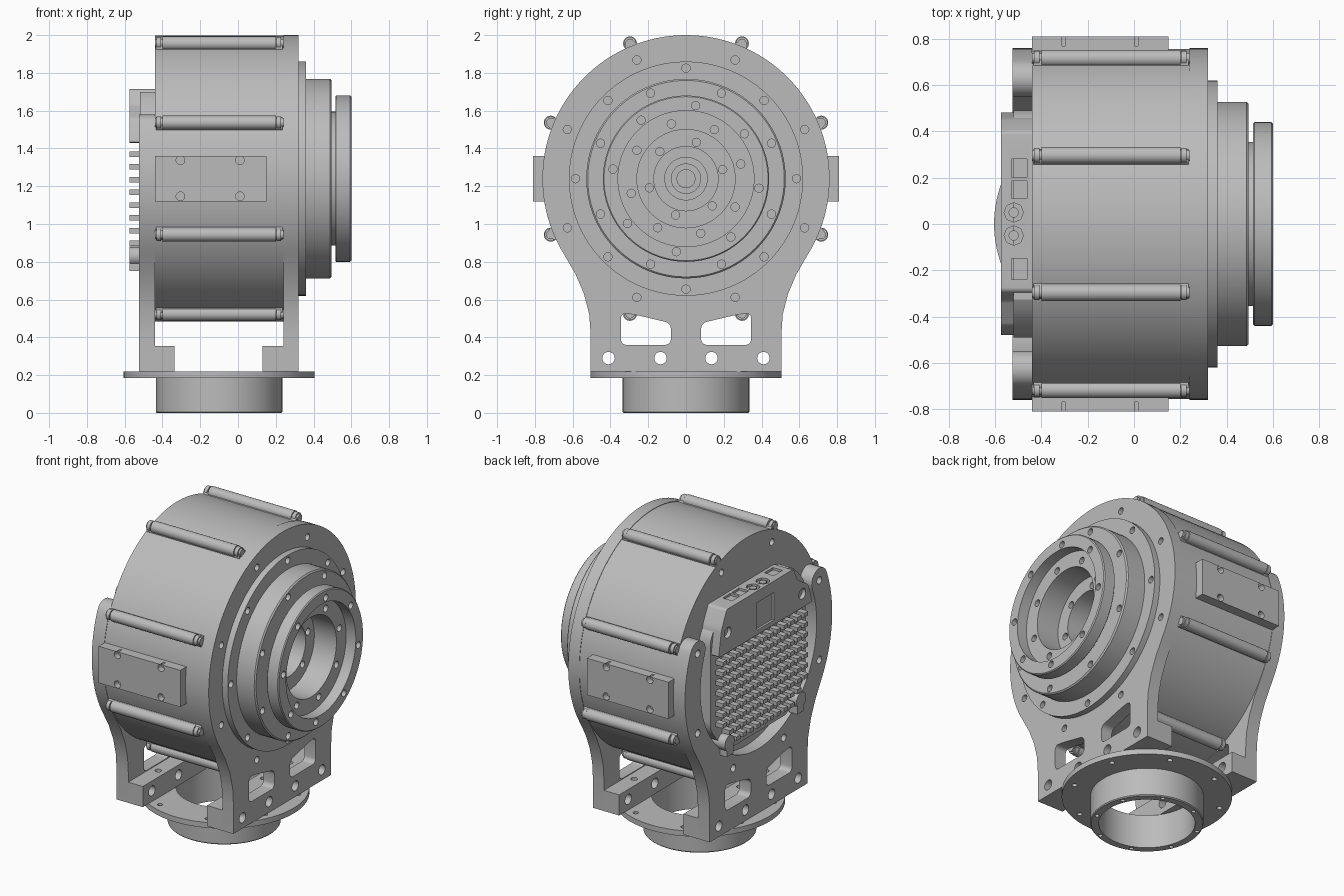
import bpy, bmesh
from math import sin, cos, pi, radians
from mathutils import Vector, Matrix

cube = bpy.data.objects.get("Cube")
if cube:
    bpy.data.objects.remove(cube)

grey = bpy.data.materials.new("machined grey")
grey.use_nodes = True
grey.diffuse_color = (0.5, 0.5, 0.5, 1)
grey.node_tree.nodes["Principled BSDF"].inputs["Base Color"].default_value = (0.5, 0.5, 0.5, 1)

AXIS_Z = 1.24   # height of the motor axis
BASE_X = -0.1   # centre of the base


def finish(bm, name):
    bmesh.ops.recalc_face_normals(bm, faces=bm.faces[:])
    mesh = bpy.data.meshes.new(name)
    bm.to_mesh(mesh)
    bm.free()
    mesh.materials.append(grey)
    ob = bpy.data.objects.new(name, mesh)
    bpy.context.collection.objects.link(ob)
    return ob


def add_box(bm, x, y, z):
    mat = Matrix.LocRotScale(Vector((sum(x) / 2, sum(y) / 2, sum(z) / 2)), None,
                             Vector((x[1] - x[0], y[1] - y[0], z[1] - z[0])))
    bmesh.ops.create_cube(bm, size=1, matrix=mat)


def add_cyl(bm, start, end, radius, sides=20):
    a, b = Vector(start), Vector(end)
    rot = (b - a).to_track_quat('Z', 'Y').to_matrix().to_4x4()
    bmesh.ops.create_cone(bm, cap_ends=True, segments=sides, radius1=radius, radius2=radius,
                          depth=(b - a).length, matrix=Matrix.Translation((a + b) / 2) @ rot)


def add_prism(bm, points, x0, x1, rounding=0):
    """Extrude a (y, z) outline along x."""
    part = bmesh.new()
    face = part.faces.new([part.verts.new((x0, y, z)) for y, z in points])
    if rounding:
        bmesh.ops.bevel(part, geom=part.verts[:], offset=rounding, segments=5,
                        profile=0.5, affect='VERTICES')
    ext = bmesh.ops.extrude_face_region(part, geom=part.faces[:])
    verts = [v for v in ext["geom"] if isinstance(v, bmesh.types.BMVert)]
    bmesh.ops.translate(part, verts=verts, vec=(x1 - x0, 0, 0))
    bmesh.ops.recalc_face_normals(part, faces=part.faces[:])
    tmp = bpy.data.meshes.new("tmp")
    part.to_mesh(tmp)
    part.free()
    bm.from_mesh(tmp)
    bpy.data.meshes.remove(tmp)


def revolve(name, points, centre, axis, closed=False):
    bm = bmesh.new()
    vs = [bm.verts.new(p) for p in points]
    for a, b in zip(vs, vs[1:] + vs[:1] if closed else vs[1:]):
        bm.edges.new((a, b))
    bmesh.ops.spin(bm, geom=bm.verts[:] + bm.edges[:], cent=centre, axis=axis,
                   angle=2 * pi, steps=96, use_merge=True)
    bmesh.ops.remove_doubles(bm, verts=bm.verts[:], dist=0.0001)
    return finish(bm, name)


def polar(r, deg):
    return r * cos(radians(deg)), AXIS_Z + r * sin(radians(deg))


def arc(r, a, b, n):
    return [polar(r, a + (b - a) * i / n) for i in range(n + 1)]


def hole_ring(bm, x0, x1, r, count, first, radius=0.022):
    for i in range(count):
        y, z = polar(r, first + 360 * i / count)
        add_cyl(bm, (x0, y, z), (x1, y, z), radius, 16)


def cut(ob, bm):
    """Subtract the shapes in bm from ob."""
    tool = finish(bm, "cutter")
    tool.hide_render = True
    mod = ob.modifiers.new("cut", 'BOOLEAN')
    mod.operation, mod.solver, mod.object = 'DIFFERENCE', 'EXACT', tool
    bpy.context.view_layer.objects.active = ob
    bpy.ops.object.modifier_apply(modifier=mod.name)
    bpy.data.objects.remove(tool)


def smooth(ob):
    bpy.ops.object.select_all(action='DESELECT')
    ob.select_set(True)
    bpy.context.view_layer.objects.active = ob
    bpy.ops.object.shade_smooth_by_angle(angle=radians(30))


# Motor housing with stepped output flange, bore and shaft
profile = [(-.44, 0), (-.44, .757), (.28, .757), (.28, .62), (.36, .62), (.36, .528),
           (.487, .528), (.495, .52), (.495, .355), (.515, .355), (.515, .435), (.52, .44),
           (.594, .44), (.6, .434), (.6, .36), (.53, .36), (.53, .26), (.37, .26), (.37, .17),
           (.05, .17), (.05, .115), (.2, .115), (.2, .08), (.24, .08), (.24, .05), (.26, .05), (.26, 0)]
housing = revolve("motor_housing", [(x, 0, AXIS_Z + r) for x, r in profile], (0, 0, AXIS_Z), (1, 0, 0))
bm = bmesh.new()
for face_x, r, count, first in [(.36, .585, 8, 0), (.495, .49, 8, 22.5), (.6, .39, 8, 37.5),
                                (.53, .3, 8, 15), (.37, .2, 6, 14)]:
    hole_ring(bm, face_x - .03, face_x + .008, r, count, first)
hole_ring(bm, -.46, -.41, .68, 8, 22.5)
cut(housing, bm)

# Tie rods around the housing
bm = bmesh.new()
for i in range(8):
    y, z = polar(.775, 22.5 + 45 * i)
    add_cyl(bm, (-.4, y, z), (.2, y, z), .037)
    add_cyl(bm, (-.44, y, z), (.24, y, z), .024)
    for x in (-.42, .215):
        add_cyl(bm, (x - .012, y, z), (x + .012, y, z), .033)
    yi, zi = polar(.75, 22.5 + 45 * i)
    add_cyl(bm, (-.435, yi, zi), (.235, yi, zi), .036)
finish(bm, "tie_rods")

# Side mounting pads
for side, label in ((1, "back"), (-1, "front")):
    bm = bmesh.new()
    add_box(bm, (-.44, .15), sorted((side * .7, side * .81)), (1.12, 1.36))
    pad = finish(bm, label + "_side_pad")
    bm = bmesh.new()
    for x in (-.305, .01):
        for z in (1.147, 1.338):
            add_cyl(bm, (x, side * .77, z), (x, side * .83, z), .023)
    cut(pad, bm)

# Bracket outlines: shared flared leg, full disc for one, open arms for the other
leg = [(.505, .22), (.505, .42), (.512, .52), (.54, .63), (.585, .735)]


def mirrored(half):
    return half + [(-y, z) for y, z in reversed(half)]


disc = arc(.76, -32, 90, 40)
full = leg + disc + [(-y, z) for y, z in reversed(leg + disc[:-1])]
cy, cz = polar(.68, 22.5)
tip = [(cy + .08 * cos(radians(a)), cz + .08 * sin(radians(a))) for a in range(40, 200, 18)]
inner = arc(.6, 22.5, -90, 36)
half = leg + arc(.76, -32, 22.5, 20) + tip + inner[:-1]
open_arms = half + [inner[-1]] + [(-y, z) for y, z in reversed(half)]


def bracket_cutters(x0, x1):
    bm = bmesh.new()
    for s in (-1, 1):
        add_prism(bm, [(s * .08, .36), (s * .345, .36), (s * .345, .53), (s * .27, .52), (s * .08, .475)],
                  x0, x1, .03)
        for y in (.135, .41):
            add_cyl(bm, (x0, s * y, .29), (x1, s * y, .29), .033)
    return bm


for name, outline, x0, x1, fx0, fx1 in [("output_bracket", full, .24, .32, .13, .241),
                                        ("rear_bracket", open_arms, -.525, -.44, -.441, -.335)]:
    bm = bmesh.new()
    add_prism(bm, outline, x0, x1)
    plate = finish(bm, name)
    bm = bracket_cutters(x0 - .05, x1 + .05)
    if name == "output_bracket":
        add_cyl(bm, (.2, 0, AXIS_Z), (.4, 0, AXIS_Z), .6, 96)
        hole_ring(bm, .29, .33, .68, 8, 22.5)
    else:
        for a in (22.5, -22.5, -67.5, -112.5, -157.5, 157.5):
            y, z = polar(.68, a)
            add_cyl(bm, (-.55, y, z), (-.49, y, z), .024)
    cut(plate, bm)
    # Foot bar
    bm = bmesh.new()
    add_box(bm, (fx0, fx1), (-.505, .505), (.22, .355))
    foot = finish(bm, name + "_foot")
    bm = bmesh.new()
    for y in (-.41, -.135, .135, .41):
        add_cyl(bm, (fx0 - .05, y, .29), (fx1 + .05, y, .29), .033)
    cut(foot, bm)
    bm = bmesh.new()
    for y in (-.27, 0, .27):
        add_cyl(bm, ((fx0 + fx1) / 2, y, .2), ((fx0 + fx1) / 2, y, .4), .02)
    cut(foot, bm)

# Base flange with hollow spigot
base = revolve("base_flange", [(BASE_X + r, 0, z) for r, z in
               [(.285, 0), (.33, 0), (.335, .006), (.335, .185), (.505, .185), (.505, .22), (.285, .22)]],
               (BASE_X, 0, 0), (0, 0, 1), True)
bm = bmesh.new()
for i in range(8):
    c, s = cos(pi * (i + .5) / 4), sin(pi * (i + .5) / 4)
    add_cyl(bm, (BASE_X + .45 * c, .45 * s, .15), (BASE_X + .45 * c, .45 * s, .25), .016)
    add_cyl(bm, (BASE_X + .31 * c, .31 * s, -.02), (BASE_X + .31 * c, .31 * s, .04), .013)
cut(base, bm)

# Rear heat sink: clipped disc, pins and corner bosses
bm = bmesh.new()
outline = [(max(-.49, min(.49, y)), max(.75, min(1.7, z))) for y, z in arc(.57, 0, 355, 71)]
add_prism(bm, outline, -.52, -.43)
bmesh.ops.remove_doubles(bm, verts=bm.verts[:], dist=.0001)
for j in range(9):
    for i in range(-6, 7):
        y, z = i * .07, .83 + j * .0675
        if abs(y) < .47 and y * y + (z - AXIS_Z) ** 2 < .27:
            add_box(bm, (-.575, -.515), (y - .02, y + .02), (z - .014, z + .014))
for s in (-1, 1):
    add_cyl(bm, (-.575, s * .37, .83), (-.44, s * .37, .83), .05)
    add_box(bm, (-.575, -.515), sorted((s * .33, s * .4)), (.75, .83))
finish(bm, "heat_sink")

# Connector cover with pockets open at the top
bm = bmesh.new()
add_prism(bm, [(.4, 1.715), (-.29, 1.715), (-.33, 1.63), (-.44, 1.56), (-.485, 1.43),
               (.485, 1.43), (.455, 1.6)], -.575, -.439, .015)
cover = finish(bm, "connector_cover")
bm = bmesh.new()
for y in ((.11, .185), (.2, .28), (-.24, -.15)):
    add_box(bm, (-.53, -.462), y, (1.66, 1.75))
for y in (.05, -.05):
    add_cyl(bm, (-.52, y, 1.67), (-.52, y, 1.75), .042, 8)
for y, z in ((.39, 1.56), (-.38, 1.52)):
    add_cyl(bm, (-.6, y, z), (-.55, y, z), .035)
add_box(bm, (-.6, -.56), (-.09, .09), (1.46, 1.64))
cut(cover, bm)

# Connector pins
bm = bmesh.new()
for y in (.05, -.05):
    add_cyl(bm, (-.52, y, 1.66), (-.52, y, 1.71), .022)
for y in (.13, .165, .22, .26, -.215, -.175):
    add_box(bm, (-.503, -.489), (y - .007, y + .007), (1.65, 1.7))
finish(bm, "connector_pins")

for ob in list(bpy.context.collection.objects):
    if ob.type == 'MESH':
        smooth(ob)
